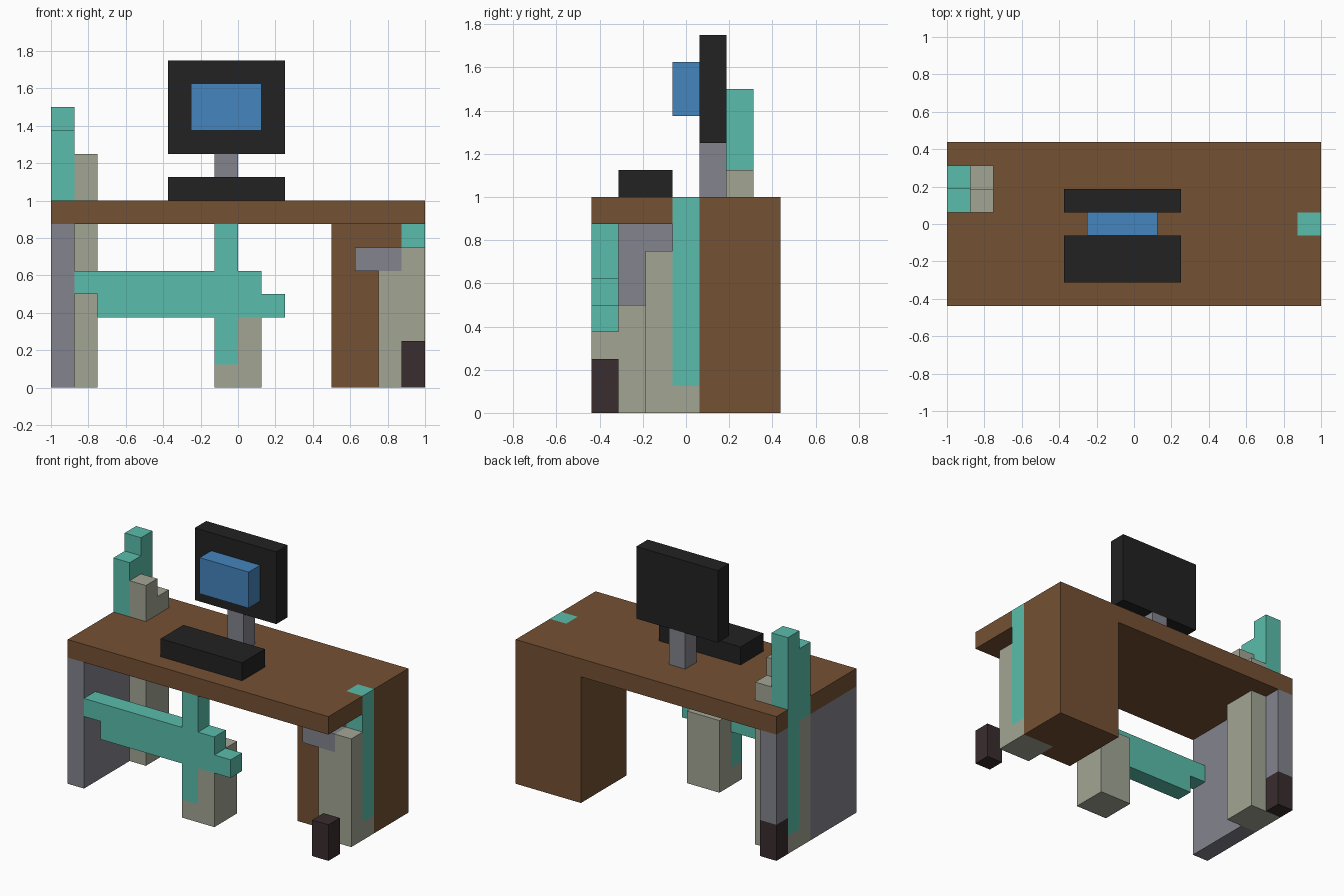
import bpy, bmesh
from mathutils import Vector

old = bpy.data.objects.get("Cube")
if old:
    bpy.data.objects.remove(old, do_unlink=True)

U = 0.125  # size of one block


def material(name, rgb):
    def lin(c):
        c /= 255
        return c / 12.92 if c <= 0.04045 else ((c + 0.055) / 1.055) ** 2.4
    col = (*[lin(c) for c in rgb], 1)
    m = bpy.data.materials.new(name)
    m.use_nodes = True
    m.diffuse_color = col
    bsdf = next(n for n in m.node_tree.nodes if n.type == 'BSDF_PRINCIPLED')
    bsdf.inputs["Base Color"].default_value = col
    bsdf.inputs["Roughness"].default_value = 0.8
    return m


teal = material("teal", (90, 190, 172))
stone = material("pale stone", (162, 166, 148))
brown = material("brown wood", (117, 81, 51))
grey = material("blue grey", (131, 132, 141))
dark = material("dark brown", (58, 44, 46))
black = material("black", (34, 34, 34))
blue = material("screen blue", (69, 133, 189))

taken = set()  # blocks already filled by an earlier part


def part(name, mat, *boxes):
    """Closed shell around boxes (x0, x1, y0, y1, z0, z1) in block units,
    leaving out blocks that earlier parts fill."""
    cells = {(x, y, z) for x0, x1, y0, y1, z0, z1 in boxes
             for x in range(x0, x1) for y in range(y0, y1) for z in range(z0, z1)}
    cells -= taken
    taken.update(cells)
    bm = bmesh.new()
    for c in sorted(cells):
        for axis in range(3):
            for side in (0, 1):
                n = list(c)
                n[axis] += 2 * side - 1
                if tuple(n) in cells:
                    continue
                a, b = (axis + 1) % 3, (axis + 2) % 3
                ring = []
                for da, db in ((0, 0), (1, 0), (1, 1), (0, 1)):
                    p = Vector(c)
                    p[axis] += side
                    p[a] += da
                    p[b] += db
                    p.y -= 3.5
                    ring.append(bm.verts.new(p * U))
                bm.faces.new(ring if side else ring[::-1])
    # weld the blocks and merge flat areas into single faces
    bmesh.ops.remove_doubles(bm, verts=bm.verts[:], dist=0.001)
    bmesh.ops.dissolve_limit(bm, angle_limit=0.01, verts=bm.verts[:], edges=bm.edges[:])
    me = bpy.data.meshes.new(name)
    bm.to_mesh(me)
    bm.free()
    me.materials.append(mat)
    bpy.context.collection.objects.link(bpy.data.objects.new(name, me))


# Teal vines growing through the desk
part("vine_by_side_panel", teal, (-8, -7, 4, 5, 7, 11), (-8, -7, 5, 6, 1, 12))
part("vine_by_cabinet", teal, (7, 8, 3, 4, 1, 8))
part("front_vine", teal, (-7, 1, 0, 1, 4, 5), (-6, 2, 0, 1, 3, 4), (-1, 0, 0, 1, 1, 7))

# Drawer block, set into the stone beside the cabinet
part("drawer_block", grey, (5, 7, 2, 3, 5, 6))

# Pale stone pillars
part("stone_by_side_panel", stone, (-7, -6, 4, 5, 0, 10), (-7, -6, 5, 6, 0, 9),
     (-8, -7, 4, 6, 0, 7))
part("middle_stone", stone, (-1, 1, 0, 2, 0, 4))
part("stone_by_cabinet", stone, (6, 8, 2, 3, 0, 6), (6, 8, 3, 4, 0, 1))

# Desk
part("desk_top", brown, (-8, 8, 0, 7, 7, 8))
part("cabinet", brown, (4, 8, 3, 7, 0, 7))
part("side_panel", grey, (-8, -7, 0, 4, 0, 7))
part("back_post", grey, (-8, -7, 6, 7, 2, 7))
part("back_post_foot", dark, (-8, -7, 6, 7, 0, 2))
part("front_foot", dark, (7, 8, 0, 1, 0, 2))

# Computer
part("keyboard", black, (-3, 2, 1, 3, 8, 9))
part("monitor_stand", grey, (-1, 0, 4, 5, 8, 10))
part("monitor", black, (-3, 2, 4, 5, 10, 14))
part("screen", blue, (-2, 1, 3, 4, 11, 13))
